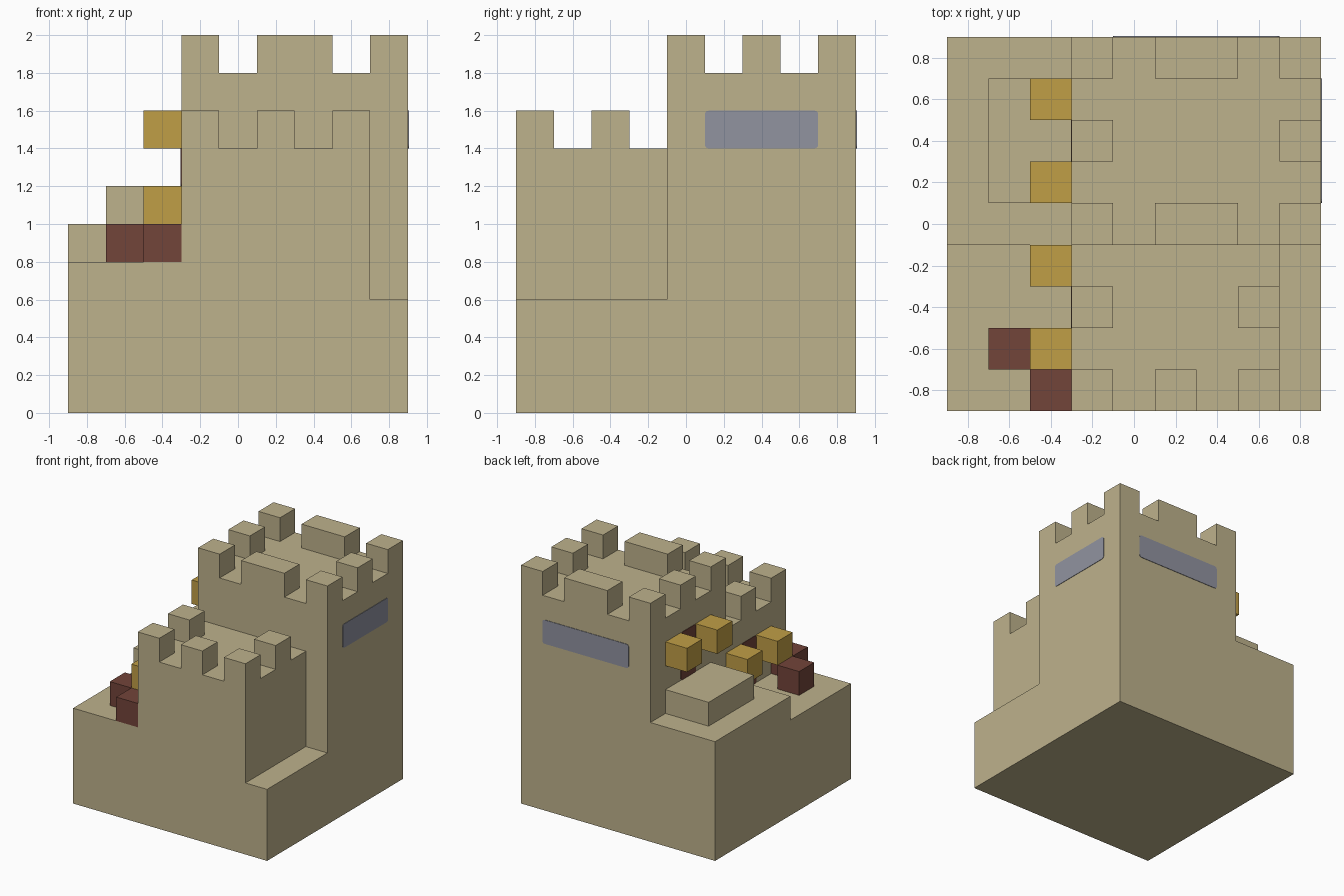
import bpy
import bmesh
import math
from mathutils import Matrix

cube = bpy.data.objects.get("Cube")
if cube:
    bpy.data.objects.remove(cube, do_unlink=True)


def material(name, rgb):
    mat = bpy.data.materials.new(name)
    mat.use_nodes = True
    mat.diffuse_color = (*rgb, 1)
    mat.node_tree.nodes["Principled BSDF"].inputs["Base Color"].default_value = (*rgb, 1)
    return mat


STONE = material("sandstone", (0.515, 0.445, 0.262))
GOLD = material("lantern gold", (0.527, 0.342, 0.061))
WOOD = material("dark red wood", (0.17, 0.058, 0.042))
GLASS = material("window slate", (0.283, 0.292, 0.352))


def add_object(name, bm, mat):
    bmesh.ops.recalc_face_normals(bm, faces=bm.faces)
    mesh = bpy.data.meshes.new(name)
    bm.to_mesh(mesh)
    bm.free()
    mesh.materials.append(mat)
    obj = bpy.data.objects.new(name, mesh)
    bpy.context.collection.objects.link(obj)
    return obj


def box(name, x, y, z, mat=STONE):
    """Box from (low, high) pairs on each axis."""
    bm = bmesh.new()
    size = [b - a for a, b in (x, y, z)]
    mid = [(a + b) / 2 for a, b in (x, y, z)]
    bmesh.ops.create_cube(bm, size=1, matrix=Matrix.Translation(mid) @ Matrix.Diagonal((*size, 1)))
    return add_object(name, bm, mat)


def plate(name, width, height, centre, turn, mat, radius=0.02):
    """Thin upright round-cornered plate, facing -y before being turned about z."""
    bm = bmesh.new()
    verts = []
    for i, (sx, sz) in enumerate(((1, 1), (-1, 1), (-1, -1), (1, -1))):
        for step in range(4):
            a = math.radians(90 * i + 30 * step)
            verts.append(bm.verts.new((sx * (width / 2 - radius) + radius * math.cos(a), 0.004,
                                       sz * (height / 2 - radius) + radius * math.sin(a))))
    face = bm.faces.new(verts)
    out = bmesh.ops.extrude_face_region(bm, geom=[face])["geom"]
    bmesh.ops.translate(bm, vec=(0, -0.008, 0), verts=[v for v in out if isinstance(v, bmesh.types.BMVert)])
    obj = add_object(name, bm, mat)
    obj.location = centre
    obj.rotation_euler.z = math.radians(turn)
    return obj


# Stepped base and terraces
box("base", (-0.9, 0.9), (-0.9, 0.9), (0, 0.6))
box("front_terrace", (-0.9, -0.3), (-0.9, -0.1), (0.6, 0.8))
box("back_terrace", (-0.9, -0.3), (-0.1, 0.9), (0.6, 1.0))
box("door_landing", (-0.7, -0.3), (0.1, 0.7), (1.0, 1.2))

# Towers
box("front_tower", (-0.3, 0.7), (-0.9, -0.1), (0.6, 1.4))
box("back_tower", (-0.3, 0.9), (-0.1, 0.9), (0.6, 1.8))

# Battlements: front tower on three sides, back tower all around
for x in (-0.3, 0.1, 0.5):
    box("front_tower_merlon", (x, x + 0.2), (-0.9, -0.7), (1.4, 1.6))
for x in (-0.3, 0.5):
    box("front_tower_merlon", (x, x + 0.2), (-0.5, -0.3), (1.4, 1.6))
for y in (-0.1, 0.7):
    for x, width in ((-0.3, 0.2), (0.1, 0.4), (0.7, 0.2)):
        box("back_tower_merlon", (x, x + width), (y, y + 0.2), (1.8, 2.0))
for x in (-0.3, 0.7):
    box("back_tower_merlon", (x, x + 0.2), (0.3, 0.5), (1.8, 2.0))

# Doors, each with a pair of lanterns on the wall
for y, floor in ((-0.4, 0.8), (0.4, 1.2)):
    plate("door", 0.2, 0.4, (-0.3, y, floor + 0.2), -90, WOOD)
    for side in (-0.2, 0.2):
        box("lantern", (-0.5, -0.3), (y + side - 0.1, y + side + 0.1), (floor + 0.2, floor + 0.4), GOLD)

# Crates on the front terrace
box("crate", (-0.7, -0.5), (-0.7, -0.5), (0.8, 1.0), WOOD)
box("crate", (-0.5, -0.3), (-0.9, -0.7), (0.8, 1.0), WOOD)

# Windows of the back tower
plate("side_window", 0.6, 0.2, (0.9, 0.4, 1.5), 90, GLASS)
plate("back_window", 0.8, 0.2, (0.3, 0.9, 1.5), 180, GLASS)
